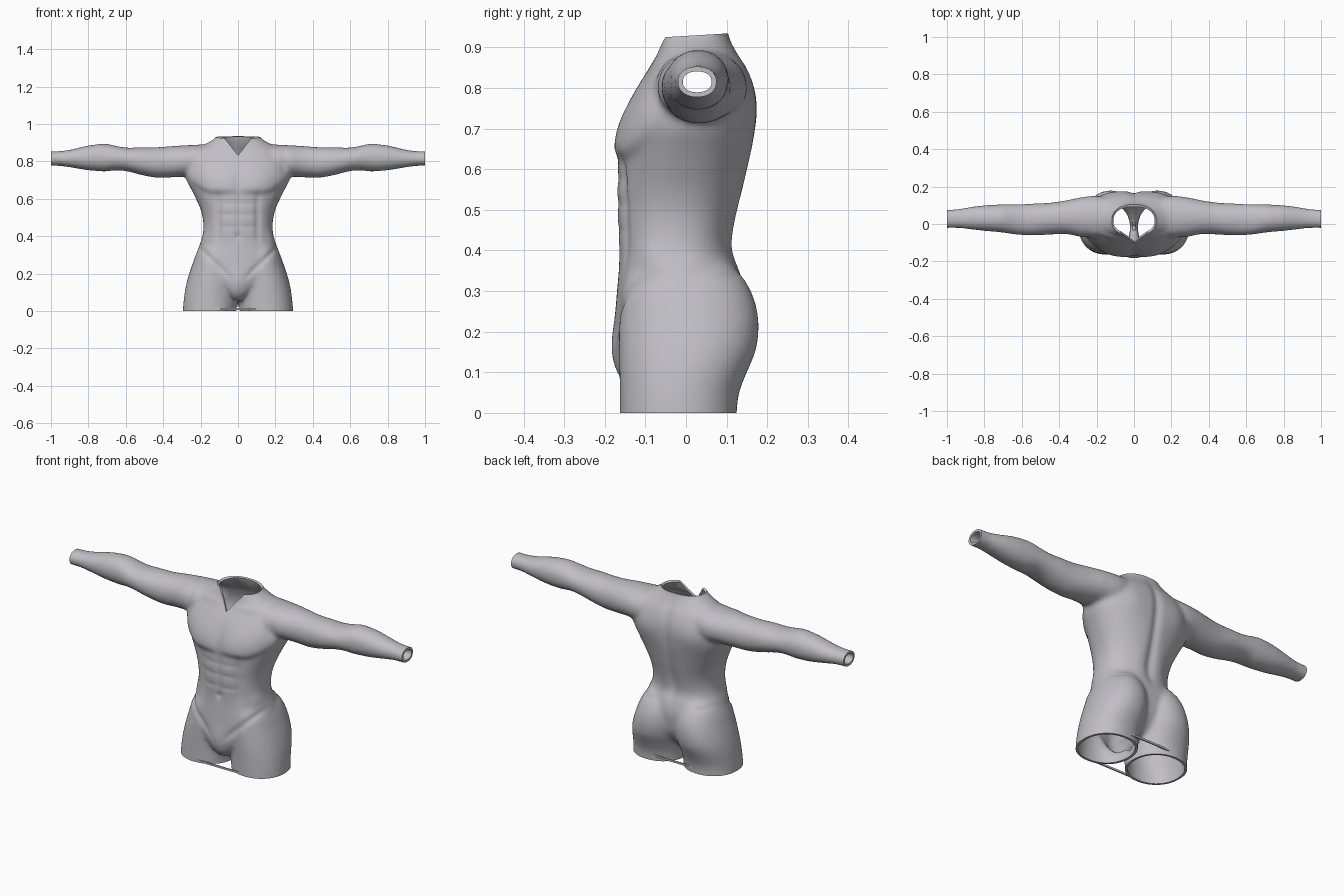
import bpy, bmesh, math
from mathutils import Vector

if "Cube" in bpy.data.objects:
    bpy.data.objects.remove(bpy.data.objects["Cube"])

skin = bpy.data.materials.new("light grey")
skin.diffuse_color = (0.53, 0.52, 0.56, 1)
skin.use_nodes = True
skin.node_tree.nodes["Principled BSDF"].inputs["Base Color"].default_value = skin.diffuse_color


def smooth_rows(rows, sub=4):
    """Catmull-Rom interpolation between section rows."""
    out = []
    for i in range(len(rows) - 1):
        p = [rows[max(i - 1, 0)], rows[i], rows[i + 1], rows[min(i + 2, len(rows) - 1)]]
        for k in range(sub):
            t = k / sub
            out.append([0.5 * (2 * b + (c - a) * t + (2 * a - 5 * b + 4 * c - d) * t * t
                               + (3 * b - a - 3 * c + d) * t ** 3) for a, b, c, d in zip(*p)])
    return out + [list(rows[-1])]


def loft(bm, rows, place, power=2.0, n=56):
    """Closed tube of superellipse sections: rows are t, u0, u1, v0, v1."""
    rings = []
    for t, u0, u1, v0, v1 in smooth_rows(rows):
        ring = []
        for i in range(n):
            a = 2 * math.pi * i / n
            c, s = math.cos(a), math.sin(a)
            u = (u0 + u1) / 2 + (u1 - u0) / 2 * math.copysign(abs(c) ** (2 / power), c)
            v = (v0 + v1) / 2 + (v1 - v0) / 2 * math.copysign(abs(s) ** (2 / power), s)
            ring.append(bm.verts.new(place(t, u, v)))
        rings.append(ring)
    for r0, r1 in zip(rings, rings[1:]):
        for i in range(n):
            j = (i + 1) % n
            bm.faces.new((r0[i], r0[j], r1[j], r1[i]))
    bm.faces.new(rings[0])
    bm.faces.new(rings[-1][::-1])


# Trunk: height, half width, front, back
trunk = [(0.055, .03, -.12, .0), (0.08, .06, -.152, .04), (0.12, .12, -.168, .09),
         (0.18, .21, -.176, .13), (0.24, .238, -.174, .142), (0.30, .224, -.170, .144),
         (0.35, .207, -.166, .132), (0.40, .190, -.165, .113), (0.45, .185, -.168, .115),
         (0.50, .189, -.169, .126), (0.55, .203, -.170, .140), (0.60, .225, -.168, .152),
         (0.65, .250, -.165, .163), (0.70, .276, -.158, .171), (0.75, .285, -.143, .175),
         (0.80, .270, -.120, .169), (0.85, .235, -.090, .150), (0.885, .185, -.071, .127),
         (0.93, .117, -.062, .105), (0.98, .100, -.060, .10)]
# Thigh: height, inner, outer, front, back
thigh = [(-.06, .010, .298, -.163, .125), (0, .009, .295, -.163, .125),
         (.05, .006, .291, -.163, .131), (.10, .002, .285, -.164, .150),
         (.15, -.004, .275, -.165, .171), (.20, -.008, .261, -.165, .179),
         (.25, -.006, .244, -.163, .176), (.30, .0, .226, -.158, .160),
         (.35, .02, .200, -.14, .128), (.38, .05, .17, -.10, .09)]
# Arm: distance out, bottom, top, front, back
arm = [(.10, .73, .90, -.04, .13), (.20, .715, .890, -.075, .15), (.28, .718, .886, -.070, .143),
       (.36, .714, .881, -.054, .127), (.44, .713, .875, -.056, .115), (.52, .728, .875, -.061, .110),
       (.59, .746, .873, -.060, .107), (.65, .752, .882, -.054, .106), (.71, .746, .894, -.045, .105),
       (.80, .752, .885, -.037, .100), (.88, .765, .866, -.028, .090), (.94, .774, .856, -.022, .080),
       (1.0, .776, .854, -.022, .077), (1.06, .776, .854, -.022, .077)]

bm = bmesh.new()
loft(bm, [(z, -w, w, f, b) for z, w, f, b in trunk], lambda t, u, v: (u, v, t), 2.3)
for s in (-1, 1):
    loft(bm, thigh, lambda t, u, v: (s * u, v, t), 2.15)
    loft(bm, arm, lambda t, u, v: (s * t, v, u), 2.1)
bmesh.ops.recalc_face_normals(bm, faces=bm.faces)
mesh = bpy.data.meshes.new("torso")
bm.to_mesh(mesh)
bm.free()
torso = bpy.data.objects.new("torso", mesh)
bpy.context.collection.objects.link(torso)
mesh.materials.append(skin)
bpy.context.view_layer.objects.active = torso
torso.select_set(True)

# Fuse the parts into one skin
fuse = torso.modifiers.new("fuse", 'REMESH')
fuse.mode = 'VOXEL'
fuse.voxel_size = 0.009
bpy.ops.object.modifier_apply(modifier="fuse")


def bump(x, z, cx, cz, rx, rz):
    return math.exp(-((x - cx) / rx) ** 2 - ((z - cz) / rz) ** 2)


def step(v, w):
    return 1 / (1 + math.exp(-max(-40, min(40, v / w))))


def front_relief(x, z):
    # chest plates with a firm lower edge
    edge = .634 + 4.0 * max(0, x - .12) ** 2
    h = .017 * step(z - edge, .006) * step(x - .008, .008) * bump(x, z, .10, .66, .12, .10)
    # belly muscles, midline, side grooves, navel
    if x < .3:
        belly = step(z - .38, .02) * step(.62 - z, .012)
        h -= .006 * belly * math.exp(-(x / .012) ** 2)
        h -= .008 * belly * math.exp(-((x - .105) / .016) ** 2)
        for cz in (.45, .515, .575):
            h -= .004 * bump(x, z, .05, cz, .05, .010)
        h -= .010 * bump(x, z, 0, .40, .012, .012)
        # hip crease running down to the groin
        h -= .008 * math.exp(-((z - .14 - .95 * x) / .018) ** 2) * step(x - .05, .012) * step(.21 - x, .01)
        h += .006 * bump(x, z, .19, .395, .035, .03)
        h += .010 * bump(x, z, 0, .14, .045, .07)
        # collar bone and shoulder groove
        h += .004 * bump(x, z, .13, .862, .07, .014)
        h -= .006 * bump(x, z, .245, .80, .022, .06)
    return h


def back_relief(x, z):
    h = -.011 * math.exp(-(x / .022) ** 2) * step(z - .38, .03) * step(.86 - z, .03)
    h += .006 * bump(x, z, .13, .74, .06, .07)
    h -= .005 * bump(x, z, .17, .345, .05, .010)
    h += .004 * bump(x, z, .06, .46, .035, .08)
    return h


bm = bmesh.new()
bm.from_mesh(torso.data)
for _ in range(6):
    bmesh.ops.smooth_vert(bm, verts=bm.verts, factor=0.5, use_axis_x=True, use_axis_y=True, use_axis_z=True)
bm.normal_update()
moves = []
for v in bm.verts:
    x, z, ny = abs(v.co.x), v.co.z, v.normal.y
    h = front_relief(x, z) if ny < 0 else back_relief(x, z)
    moves.append(v.normal * h * min(1, abs(ny) * 1.6))
for v, m in zip(bm.verts, moves):
    v.co += m
for _ in range(2):
    bmesh.ops.smooth_vert(bm, verts=bm.verts, factor=0.4, use_axis_x=True, use_axis_y=True, use_axis_z=True)


# Open the wrists, thighs and neck
def cut(co, no, faces=None, clear=True):
    faces = faces or bm.faces[:]
    geom = list({g for f in faces for g in (f, *f.edges, *f.verts)})
    bmesh.ops.bisect_plane(bm, geom=geom, plane_co=co, plane_no=no, clear_outer=clear, dist=1e-5)


for co, no in (((1, 0, 0), (1, 0, 0)), ((-1, 0, 0), (-1, 0, 0)),
               ((0, 0, 0), (0, 0, -1)), ((0, 0, .928), (0, -.06, 1))):
    cut(co, no)
# V notch in the collar
K = .78
for s in (-1, 1):
    near = [f for f in bm.faces if f.calc_center_median().z > .8 and f.calc_center_median().y < .03
            and abs(f.calc_center_median().x) < .2]
    cut((0, 0, .832), Vector((s, 0, -K)).normalized(), near, False)
notch = []
for f in bm.faces:
    c = f.calc_center_median()
    if c.y < .02 and abs(c.x) < K * (c.z - .832):
        notch.append(f)
bmesh.ops.delete(bm, geom=notch, context='FACES')
bm.to_mesh(torso.data)
bm.free()

# Wall thickness
wall = torso.modifiers.new("wall", 'SOLIDIFY')
wall.thickness = 0.012
wall.offset = -1
bpy.ops.object.modifier_apply(modifier="wall")
bpy.ops.object.shade_smooth_by_angle(angle=math.radians(40))

# Thin strips joining the thigh openings
for name, y, z in (("front_strip", -.159, .010), ("back_strip", .121, .028)):
    sb = bmesh.new()
    bmesh.ops.create_cube(sb, size=1)
    bmesh.ops.scale(sb, vec=(.29, .006, .010), verts=sb.verts)
    bmesh.ops.translate(sb, vec=(0, y, z), verts=sb.verts)
    me = bpy.data.meshes.new(name)
    sb.to_mesh(me)
    sb.free()
    me.materials.append(skin)
    bpy.context.collection.objects.link(bpy.data.objects.new(name, me))
